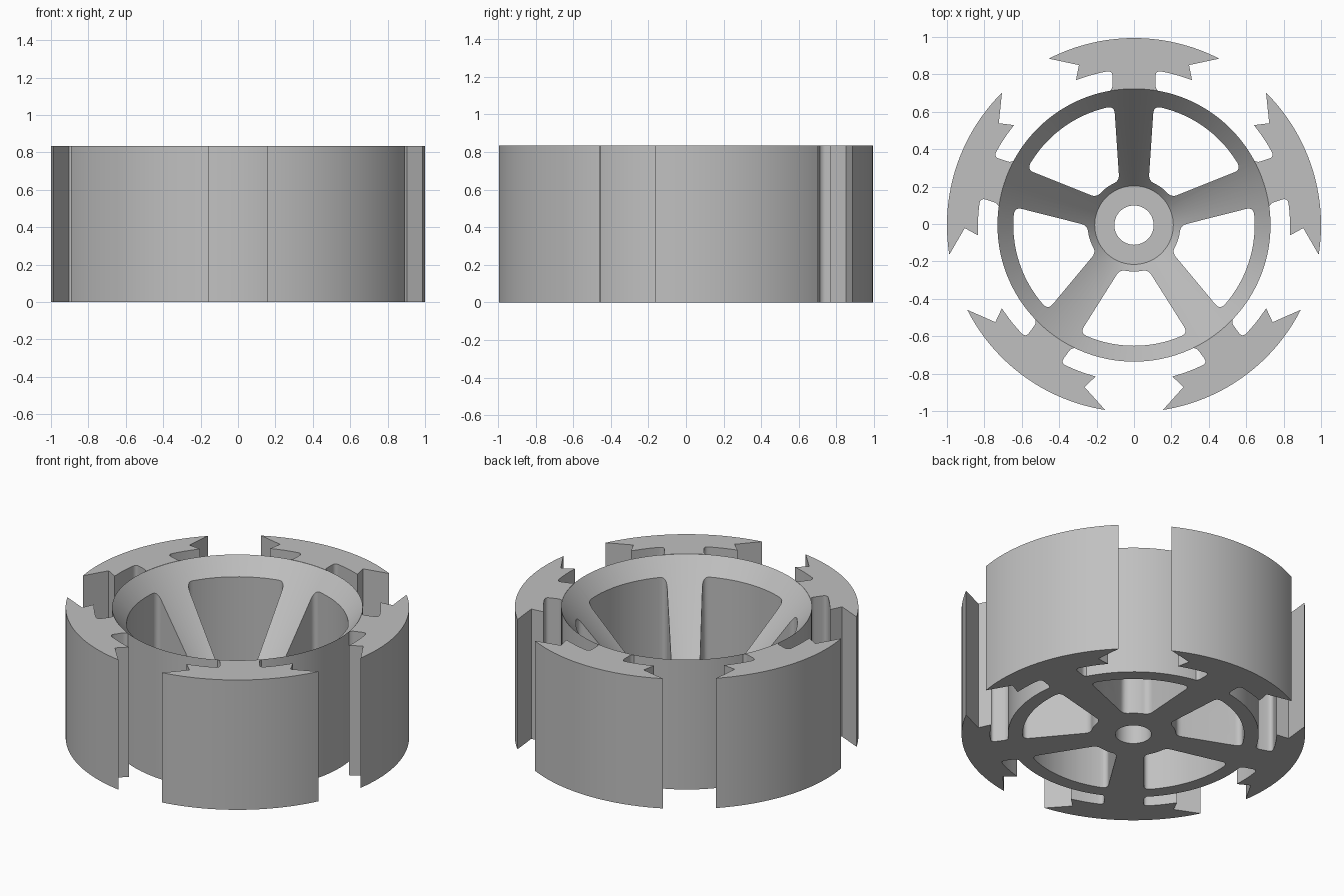
import bpy, bmesh, math
from mathutils import Vector, Matrix

HEIGHT = 0.834
RIM = 0.73
SHIFT_Y = -0.006
STEP = math.tau / 5

cube = bpy.data.objects.get("Cube")
if cube:
    bpy.data.objects.remove(cube, do_unlink=True)

grey = bpy.data.materials.new("plain grey")
grey.use_nodes = True
colour = (0.53, 0.53, 0.53, 1)
grey.diffuse_color = colour
grey.node_tree.nodes["Principled BSDF"].inputs["Base Color"].default_value = colour


def polar(r, deg):
    """Point at radius r, measured from +y towards +x."""
    a = math.radians(deg)
    return Vector((r * math.sin(a), r * math.cos(a)))


def arc(r, a0, a1, n):
    return [polar(r, a0 + (a1 - a0) * i / n) for i in range(n + 1)]


def fillet(before, corner, after, d, n=6):
    """Rounded corner starting d away along both sides."""
    a = corner + (before - corner).normalized() * d
    b = corner + (after - corner).normalized() * d
    ts = [i / n for i in range(n + 1)]
    return [a * (1 - t) ** 2 + corner * 2 * t * (1 - t) + b * t * t for t in ts]


def mirrored(half):
    """Close a half outline running from the axis out to +x and back."""
    left = [Vector((-p.x, p.y)) for p in reversed(half) if p.x > 1e-5]
    return half + left


def finish(name, bm):
    bmesh.ops.recalc_face_normals(bm, faces=bm.faces)
    mesh = bpy.data.meshes.new(name)
    bm.to_mesh(mesh)
    bm.free()
    mesh.materials.append(grey)
    obj = bpy.data.objects.new(name, mesh)
    bpy.context.collection.objects.link(obj)
    obj.location.y = SHIFT_Y
    return obj


def add_prism(bm, outline, z0, z1, angle):
    turn = Matrix.Rotation(angle, 4, 'Z')
    low = [bm.verts.new(turn @ Vector((p.x, p.y, z0))) for p in outline]
    high = [bm.verts.new(turn @ Vector((p.x, p.y, z1))) for p in outline]
    bm.faces.new(low)
    bm.faces.new(high)
    for i in range(len(low)):
        j = (i + 1) % len(low)
        bm.faces.new((low[i], low[j], high[j], high[i]))


def lathe(name, profile, segments=120):
    bm = bmesh.new()
    rings = []
    for r, z in profile:
        pts = [polar(r, 360 * i / segments) for i in range(segments)]
        rings.append([bm.verts.new((p.x, p.y, z)) for p in pts])
    for k, ring in enumerate(rings):
        nxt = rings[(k + 1) % len(rings)]
        for i in range(segments):
            j = (i + 1) % segments
            bm.faces.new((ring[i], ring[j], nxt[j], nxt[i]))
    return finish(name, bm)


# Wheel body: cylinder with a conical dish, flat hub and axle hole
wheel = lathe("wheel_body", [(0.105, 0), (RIM, 0), (RIM, HEIGHT), (0.21, 0.2), (0.105, 0.2)])

# Rounded windows between the spokes
inner, outer = polar(0.248, 17.5), polar(0.645, 26.6)
half = arc(0.645, 0, 22.5, 10)
half += fillet(polar(0.645, 23), outer, inner, 0.04)
half += fillet(outer, inner, polar(0.248, 9), 0.035)
half += arc(0.248, 8, 0, 4)
window = mirrored(half)
bm = bmesh.new()
for k in range(5):
    add_prism(bm, window, -0.2, 1.1, math.pi + k * STEP)
cutter = finish("window_cutter", bm)
cutter.hide_render = True

cut = wheel.modifiers.new("windows", 'BOOLEAN')
cut.operation = 'DIFFERENCE'
cut.solver = 'EXACT'
cut.object = cutter
bpy.context.view_layer.objects.active = wheel
bpy.ops.object.modifier_apply(modifier=cut.name)
bpy.data.objects.remove(cutter, do_unlink=True)

# Outer shoes: arc-faced blocks with hooked ends on a short neck
foot, throat = polar(RIM - 0.001, 10.2), Vector((0.116, 0.755))
pocket, barb = Vector((0.114, 0.828)), polar(0.835, 21.8)
half = arc(1, 0, 27.1, 18)
half += [polar(0.905, 19), barb]
half += arc(0.834, 19, 13, 3)
half += fillet(polar(0.834, 12), pocket, throat, 0.035)
half += fillet(pocket, Vector((0.115, 0.735)), foot, 0.012, 3)
half += arc(RIM - 0.001, 10.2, 0, 5)
shoe = mirrored(half)
shoes = []
for k in range(5):
    bm = bmesh.new()
    add_prism(bm, shoe, 0, HEIGHT, k * STEP)
    shoes.append(finish(f"outer_shoe_{k + 1}", bm))

# Smooth the curved walls, keep the edges crisp
bpy.ops.object.select_all(action='DESELECT')
for obj in [wheel] + shoes:
    obj.select_set(True)
bpy.context.view_layer.objects.active = wheel
bpy.ops.object.shade_smooth_by_angle(angle=math.radians(30))
